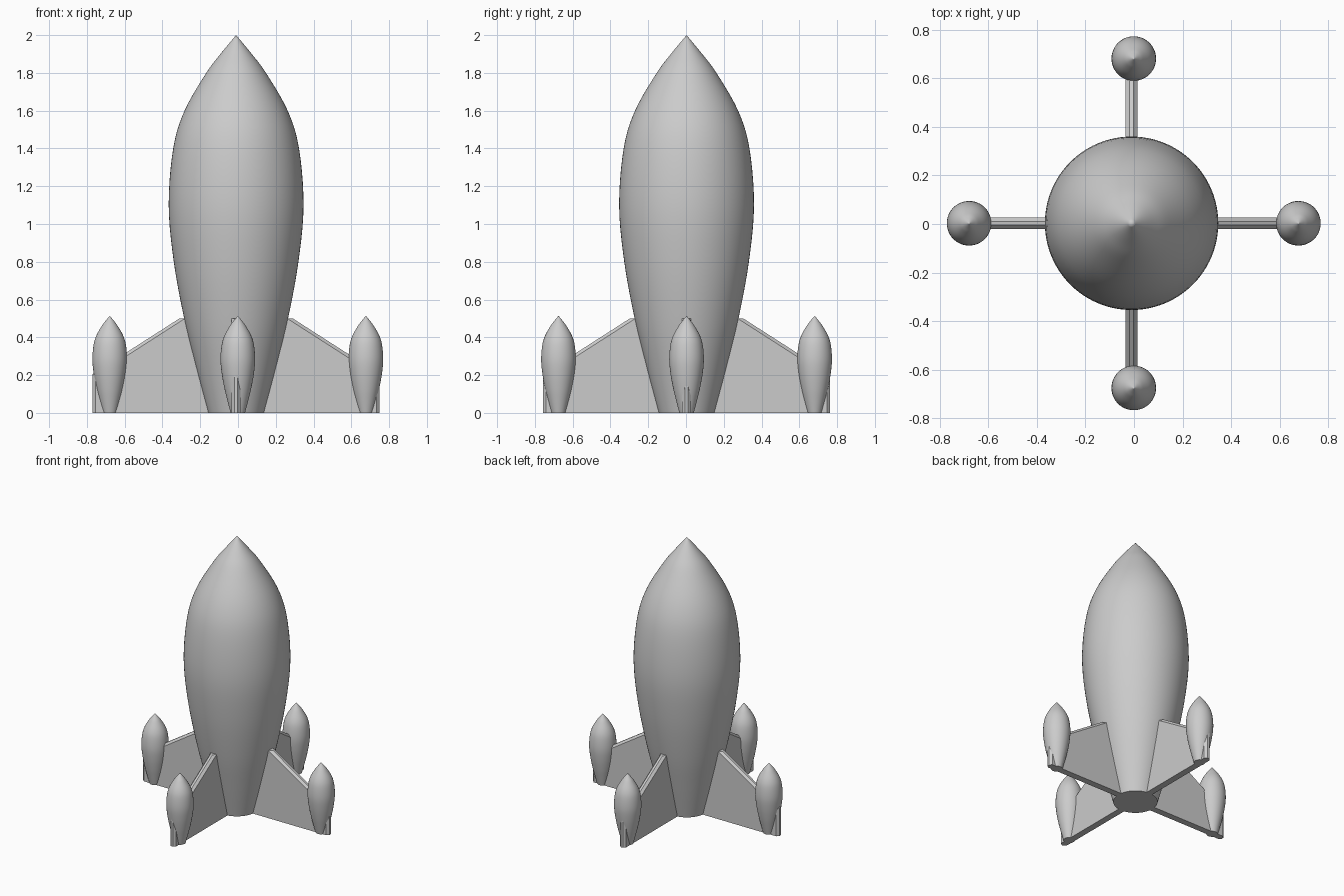
import bpy, bmesh, math
from mathutils import Matrix, Vector

cube = bpy.data.objects.get("Cube")
if cube:
    bpy.data.objects.remove(cube, do_unlink=True)

# Single plain grey finish
grey = bpy.data.materials.new("plain grey")
grey.use_nodes = True
color = (0.6, 0.6, 0.6, 1)
grey.diffuse_color = color
grey.node_tree.nodes["Principled BSDF"].inputs["Base Color"].default_value = color

# Body outline as (radius, height), shared by the hull and the pods
OUTLINE = [(0.148, 0), (0.214, 0.25), (0.275, 0.5), (0.33, 0.8), (0.357, 1.1),
           (0.333, 1.4), (0.273, 1.6), (0.158, 1.8), (0.083, 1.9), (0, 2)]
CENTRE = Vector((-0.01, 0.003, 0))


def add_object(name, bm, smooth):
    bmesh.ops.recalc_face_normals(bm, faces=bm.faces)
    mesh = bpy.data.meshes.new(name)
    bm.to_mesh(mesh)
    bm.free()
    mesh.materials.append(grey)
    obj = bpy.data.objects.new(name, mesh)
    bpy.context.collection.objects.link(obj)
    if smooth:
        bpy.ops.object.select_all(action='DESELECT')
        obj.select_set(True)
        bpy.context.view_layer.objects.active = obj
        bpy.ops.object.shade_smooth_by_angle(angle=math.radians(40))
    return obj


def smooth_outline(points, steps=5):
    """Catmull-Rom curve through the outline."""
    pts = [Vector(p) for p in points]
    pts = [2 * pts[0] - pts[1]] + pts + [2 * pts[-1] - pts[-2]]
    out = []
    for a, b, c, d in zip(pts, pts[1:], pts[2:], pts[3:]):
        for i in range(steps):
            t = i / steps
            out.append(0.5 * (2 * b + (c - a) * t + (2 * a - 5 * b + 4 * c - d) * t ** 2
                              + (3 * b - a - 3 * c + d) * t ** 3))
    return out + [pts[-2]]


def add_body(name, location, scale, segments):
    bm = bmesh.new()
    curve = smooth_outline(OUTLINE)
    rings = []
    for r, z in curve[:-1]:
        rings.append([bm.verts.new((r * math.cos(a), r * math.sin(a), z))
                      for a in (math.tau * i / segments for i in range(segments))])
    tip = bm.verts.new((0, 0, curve[-1].y))
    for i in range(segments):
        j = (i + 1) % segments
        for low, high in zip(rings, rings[1:]):
            bm.faces.new((low[i], low[j], high[j], high[i]))
        bm.faces.new((rings[-1][i], rings[-1][j], tip))
    bm.faces.new(rings[0])
    bmesh.ops.scale(bm, vec=(scale,) * 3, verts=bm.verts)
    add_object(name, bm, True).location = location


def add_fin(name, angle):
    bm = bmesh.new()
    half = 0.024
    profile = [(0, 0), (0.76, 0), (0.76, 0.205), (0.3, 0.5), (0, 0.5)]
    base = bm.faces.new([bm.verts.new((x, -half, z)) for x, z in profile])
    ext = bmesh.ops.extrude_face_region(bm, geom=[base])["geom"]
    bmesh.ops.translate(bm, vec=(0, 2 * half, 0),
                        verts=[g for g in ext if isinstance(g, bmesh.types.BMVert)])
    # Chamfer the long sides of the sloping top and the outer end
    rim = []
    for e in bm.edges:
        a, b = (v.co for v in e.verts)
        if abs(a.y - b.y) < 0.001 and min(a.x, b.x) > 0.2 and max(a.z, b.z) > 0.1:
            rim.append(e)
    bmesh.ops.bevel(bm, geom=rim, offset=0.016, segments=1, affect='EDGES')
    bmesh.ops.transform(bm, matrix=Matrix.Rotation(angle, 4, 'Z'), verts=bm.verts)
    add_object(name, bm, False).location = CENTRE


# Main hull
add_body("hull", CENTRE, 1, 96)

# Four fins, each with a small pod near its end
for i, side in enumerate(("left", "back", "right", "front")):
    angle = i * math.pi / 2
    add_fin(side + "_fin", angle)
    spot = Vector((0.678 * math.cos(angle), 0.678 * math.sin(angle), 0))
    spot += Vector((-0.001, 0.003, 0))
    add_body(side + "_pod", spot, 0.257, 48)
